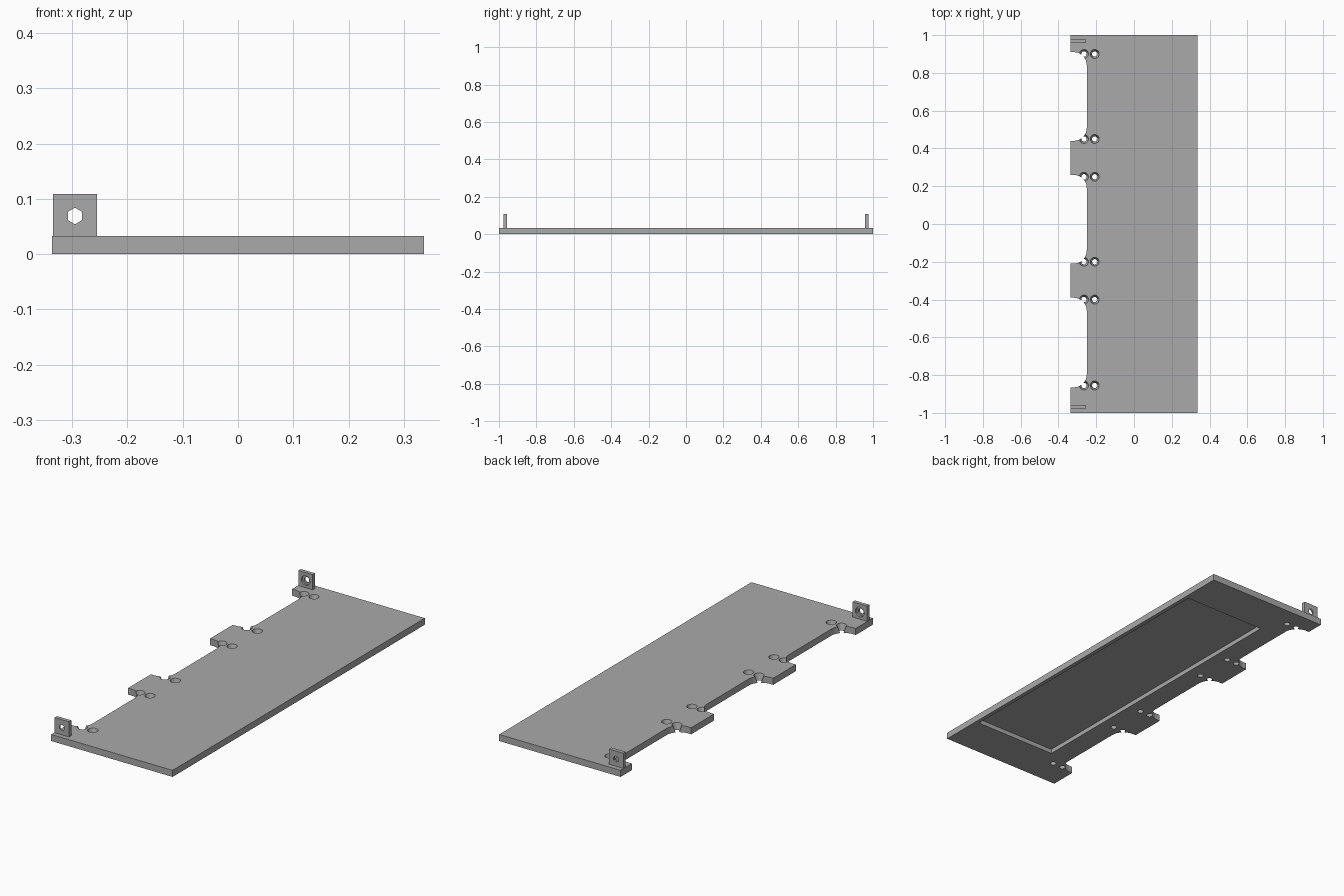
import bpy, bmesh
from math import pi, sin, cos
from mathutils import Matrix, Vector

cube = bpy.data.objects.get("Cube")
if cube:
    bpy.data.objects.remove(cube, do_unlink=True)

grey = bpy.data.materials.new("plain grey")
grey.use_nodes = True
grey.diffuse_color = (0.4, 0.4, 0.4, 1)
grey.node_tree.nodes["Principled BSDF"].inputs["Base Color"].default_value = (0.4, 0.4, 0.4, 1)

W, L, T = 0.337, 1.0, 0.033      # half width, half length, plate thickness
EDGE, R = -0.25, 0.07            # notch floor and its corner radius


def make_object(name, bm):
    bmesh.ops.recalc_face_normals(bm, faces=bm.faces)
    mesh = bpy.data.meshes.new(name)
    bm.to_mesh(mesh)
    bm.free()
    mesh.materials.append(grey)
    obj = bpy.data.objects.new(name, mesh)
    bpy.context.collection.objects.link(obj)
    return obj


def add_box(bm, low, high):
    low, high = Vector(low), Vector(high)
    size = Matrix.Diagonal((*(high - low), 1))
    bmesh.ops.create_cube(bm, size=1, matrix=Matrix.Translation((low + high) / 2) @ size)


def add_cone(bm, centre, r_low, r_high, depth, sides, turn=0):
    bmesh.ops.create_cone(bm, cap_ends=True, segments=sides, radius1=r_low, radius2=r_high,
                          depth=depth, matrix=Matrix.Translation(centre) @ Matrix.Rotation(turn, 4, "X"))


def cut(obj, bm):
    """Subtract a temporary solid from obj and bake the result."""
    cutter = make_object("cutter", bm)
    cutter.hide_render = True
    mod = obj.modifiers.new("cut", "BOOLEAN")
    mod.operation, mod.solver, mod.object = "DIFFERENCE", "EXACT", cutter
    bpy.context.view_layer.update()
    graph = bpy.context.evaluated_depsgraph_get()
    baked = bpy.data.meshes.new_from_object(obj.evaluated_get(graph))
    obj.modifiers.clear()
    obj.data = baked
    bpy.data.objects.remove(cutter, do_unlink=True)


# Plate outline, with three filleted notches along the right edge
outline = [(-W, -L), (W, -L), (W, L), (-W, L)]
for top, bottom in ((0.91, 0.44), (0.26, -0.21), (-0.39, -0.865)):
    arc = [(EDGE - R + R * sin(a), R * cos(a)) for a in (i * pi / 16 for i in range(9))]
    outline.append((-W, top))
    outline += [(x, top - R + dy) for x, dy in arc]
    outline += [(x, bottom + R - dy) for x, dy in reversed(arc)]
    outline.append((-W, bottom))

bm = bmesh.new()
face = bm.faces.new([bm.verts.new((x, y, 0)) for x, y in outline])
solid = bmesh.ops.extrude_face_region(bm, geom=[face])["geom"]
bmesh.ops.translate(bm, vec=(0, 0, T), verts=[v for v in solid if isinstance(v, bmesh.types.BMVert)])
plate = make_object("plate", bm)

# Pairs of countersunk screw holes
bm = bmesh.new()
for y in (0.9, 0.45, 0.25, -0.2, -0.4, -0.855):
    for x in (-0.265, -0.208):
        add_cone(bm, (x, y, T / 2), 0.0135, 0.0245, T + 0.004, 20)
cut(plate, bm)

# Shallow pocket in the underside
bm = bmesh.new()
add_box(bm, (-0.138, -0.785, -0.02), (0.317, 0.785, 0.022))
cut(plate, bm)

# Upright lugs with a hexagonal hole, recessed on the inner face
for name, side in (("front_lug", -1), ("back_lug", 1)):
    inner, outer = 0.957 * side, 0.976 * side
    bm = bmesh.new()
    add_box(bm, (-0.335, min(inner, outer), T - 0.002), (-0.255, max(inner, outer), 0.109))
    lug = make_object(name, bm)
    centre = (-0.295, (inner + outer) / 2, 0.069)
    bm = bmesh.new()
    add_cone(bm, centre, 0.015, 0.015, 0.1, 6, pi / 2)
    cut(lug, bm)
    bm = bmesh.new()
    add_cone(bm, (centre[0], inner, centre[2]), 0.024, 0.024, 0.02, 20, pi / 2)
    cut(lug, bm)
